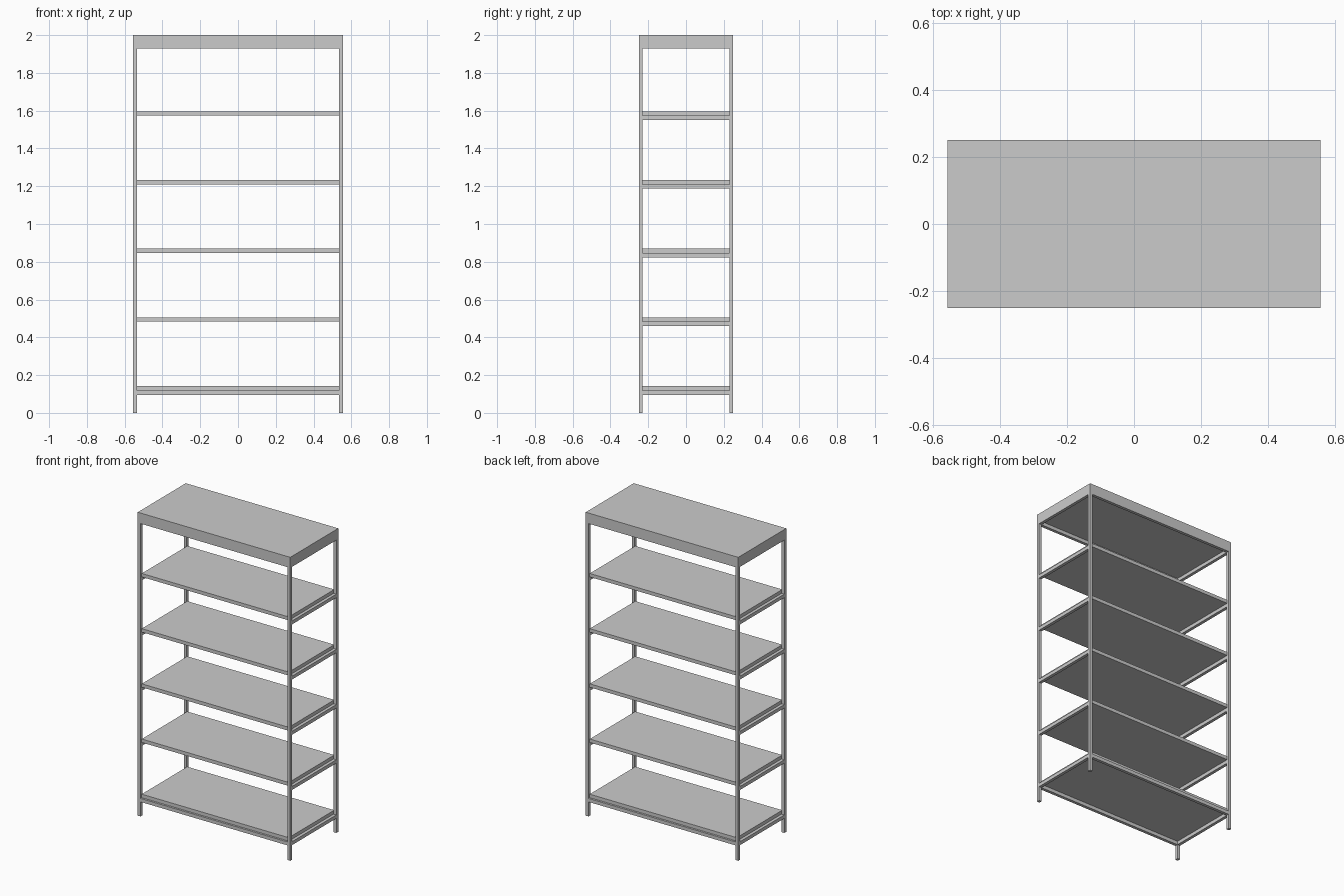
import bpy

if "Cube" in bpy.data.objects:
    bpy.data.objects.remove(bpy.data.objects["Cube"])

HX, HY = 0.556, 0.25      # half width and depth
T = 0.02                  # tube width
RAIL = 0.023              # rail height
SHELF = 0.023             # shelf thickness


def box(name, x0, x1, y0, y1, z0, z1):
    bpy.ops.mesh.primitive_cube_add(
        size=1, location=((x0 + x1) / 2, (y0 + y1) / 2, (z0 + z1) / 2))
    ob = bpy.context.object
    ob.name = name
    ob.scale = (x1 - x0, y1 - y0, z1 - z0)
    bpy.ops.object.transform_apply(location=False, rotation=False, scale=True)
    return ob


def span(side, half):
    # Extent of a tube on the negative or positive outer edge
    return sorted((side * half, side * (half - T)))


# Corner posts
for sx in (-1, 1):
    for sy in (-1, 1):
        box("corner_post", *span(sx, HX), *span(sy, HY), 0, 1.953)


def side_rails(top):
    for sx in (-1, 1):
        box("side_rail", *span(sx, HX), -HY + T, HY - T, top - RAIL, top)


def long_rails(top):
    for sy in (-1, 1):
        box("long_rail", -HX + T, HX - T, *span(sy, HY), top - RAIL, top)


# Five shelves resting on side rails
for i in range(5):
    top = 0.142 + i * 0.3637
    box("shelf", -HX + T, HX - T, -0.237, 0.237, top - SHELF, top)
    side_rails(top - SHELF)

# Full frames at the bottom and the top
long_rails(0.142 - SHELF)
side_rails(1.953)
long_rails(1.953)

# Top slab
box("top_panel", -HX, HX, -HY, HY, 1.953, 2.0)
